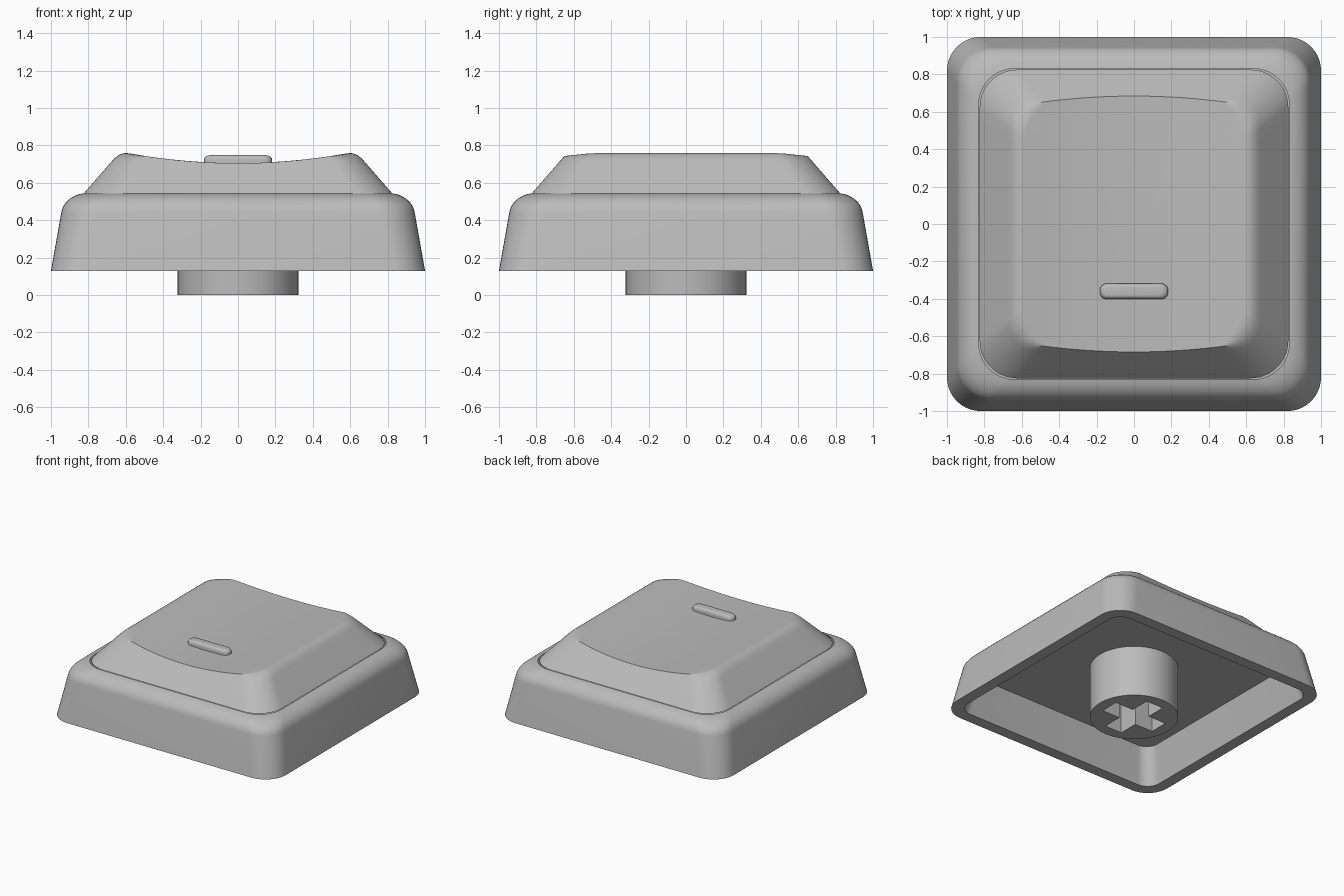
import bpy, bmesh, math
from math import sin, cos, pi

cube = bpy.data.objects.get("Cube")
if cube:
    bpy.data.objects.remove(cube, do_unlink=True)

grey = bpy.data.materials.new("light_grey_plastic")
grey.use_nodes = True
GREY = (0.5, 0.5, 0.5, 1)
grey.diffuse_color = GREY
grey.node_tree.nodes["Principled BSDF"].inputs["Base Color"].default_value = GREY


def outline(hx, hy, r, arc=10, edge=1):
    """Rounded rectangle as (x, y, x part of the outward normal)."""
    pts = []
    for q, (sx, sy) in enumerate([(1, 1), (-1, 1), (-1, -1), (1, -1)]):
        for j in range(arc + 1):
            a = (q + j / arc) * pi / 2
            pts.append((sx * (hx - r) + r * cos(a), sy * (hy - r) + r * sin(a), cos(a)))
        # points along the straight run to the next corner
        x, y, n = pts[-1]
        nx, ny = [(-1, 1), (-1, -1), (1, -1), (1, 1)][q]
        horizontal = q % 2 == 0
        ex = nx * (hx - r) if horizontal else x
        ey = y if horizontal else ny * (hy - r)
        for j in range(1, edge):
            t = j / edge
            pts.append((x + (ex - x) * t, y + (ey - y) * t, n))
    return pts


def finish(obj, angle=30):
    bpy.ops.object.select_all(action='DESELECT')
    obj.select_set(True)
    bpy.context.view_layer.objects.active = obj
    bpy.ops.object.shade_smooth_by_angle(angle=math.radians(angle))
    return obj


def loft(name, rings, cap_end=True, angle=30):
    """Skin a stack of equal rings of 3D points."""
    bm = bmesh.new()
    loops = [[bm.verts.new(p) for p in ring] for ring in rings]
    n = len(loops[0])
    for a, b in zip(loops, loops[1:]):
        for i in range(n):
            j = (i + 1) % n
            bm.faces.new((a[i], a[j], b[j], b[i]))
    if cap_end:
        bm.faces.new(loops[-1])
    bm.normal_update()
    mesh = bpy.data.meshes.new(name)
    bm.to_mesh(mesh)
    bm.free()
    mesh.materials.append(grey)
    obj = bpy.data.objects.new(name, mesh)
    bpy.context.collection.objects.link(obj)
    return finish(obj, angle)


# Hollow skirt: ceiling, inner wall, rim, outer wall, rounded shoulder
skirt = [(0.84, 0.41, 0.10), (0.91, 0.13, 0.11), (1.0, 0.13, 0.18), (0.945, 0.44, 0.19)]
for i in range(1, 9):
    a = i / 8 * math.radians(80)
    skirt.append((0.83 + 0.115 * cos(a) - 0.02 * i / 8, 0.44 + 0.105 * sin(a), 0.19))
body = loft("skirt", [[(x, y, z) for x, y, _ in outline(h, h, r)] for h, z, r in skirt],
            cap_end=False)
bm = bmesh.new()
bm.from_mesh(body.data)
ceiling = [e for e in bm.edges if e.is_boundary and e.verts[0].co.z < 0.42]
bmesh.ops.holes_fill(bm, edges=ceiling)
bmesh.ops.recalc_face_normals(bm, faces=bm.faces)
bm.to_mesh(body.data)
bm.free()
finish(body)

# Raised top: sloped sides that meet a dish curved across x
BASE, FOOT, SLOPE = 0.825, 0.543, 1.15


def dish(x):
    return 0.705 + 0.155 * x * x


def side(s):
    return FOOT + (BASE - s) * SLOPE


def blend(a, b, k):
    if k < 1e-4:
        return min(a, b)
    h = max(k - abs(a - b), 0) / k
    return min(a, b) - h * h * k / 4


def crossing(ux):
    lo, hi = 0.4, BASE
    for _ in range(30):
        mid = (lo + hi) / 2
        lo, hi = (mid, hi) if side(mid) > dish(mid * ux) else (lo, mid)
    return lo


unit = outline(1, 1, 0.245, arc=14, edge=16)
steps = [0.048 * (1 - i / 4) for i in range(9)]
columns = []
for ux, uy, n in unit:
    edge_s = crossing(ux)
    sizes = [BASE] + [edge_s + d for d in steps]
    sizes += [sizes[-1] * f for f in (0.85, 0.65, 0.4, 0.15, 0.01)]
    soft = 0.06 * min(1, 1.5 * abs(n))
    columns.append([(s * ux, s * uy, blend(side(s), dish(s * ux), soft)) for s in sizes])
loft("dished_top", list(zip(*columns)))

# Small raised homing bar
bar = [(0, 0.69), (0, 0.722)]
bar += [(0.035 * (1 - cos(a)), 0.722 + 0.026 * sin(a)) for a in (pi / 8 * i for i in range(1, 5))]
loft("homing_bar", [[(x, y - 0.36, z) for x, y, _ in
                     outline(0.183 - d, 0.042 - d * 0.6, 0.038 - d * 0.6, arc=6)]
                    for d, z in bar])

# Round stem with a cross-shaped socket
R, LONG, THIN, DEPTH = 0.323, 0.235, 0.075, 0.42
circle = [(R * cos(i * pi / 32), R * sin(i * pi / 32)) for i in range(64)]
cross = []
for q in range(4):
    c, s = round(cos(q * pi / 2)), round(sin(q * pi / 2))
    for x, y in ((LONG, -THIN), (LONG, THIN), (THIN, THIN)):
        cross.append((x * c - y * s, x * s + y * c))
curve = bpy.data.curves.new("stem", 'CURVE')
curve.dimensions = '2D'
curve.fill_mode = 'BOTH'
curve.extrude = DEPTH / 2
for path in (circle, cross):
    spline = curve.splines.new('POLY')
    spline.points.add(len(path) - 1)
    for point, (x, y) in zip(spline.points, path):
        point.co = (x, y, 0, 1)
    spline.use_cyclic_u = True
curve.materials.append(grey)
stem = bpy.data.objects.new("stem", curve)
stem.location.z = DEPTH / 2
bpy.context.collection.objects.link(stem)
bpy.ops.object.select_all(action='DESELECT')
stem.select_set(True)
bpy.context.view_layer.objects.active = stem
bpy.ops.object.convert(target='MESH')
finish(bpy.context.view_layer.objects.active)
